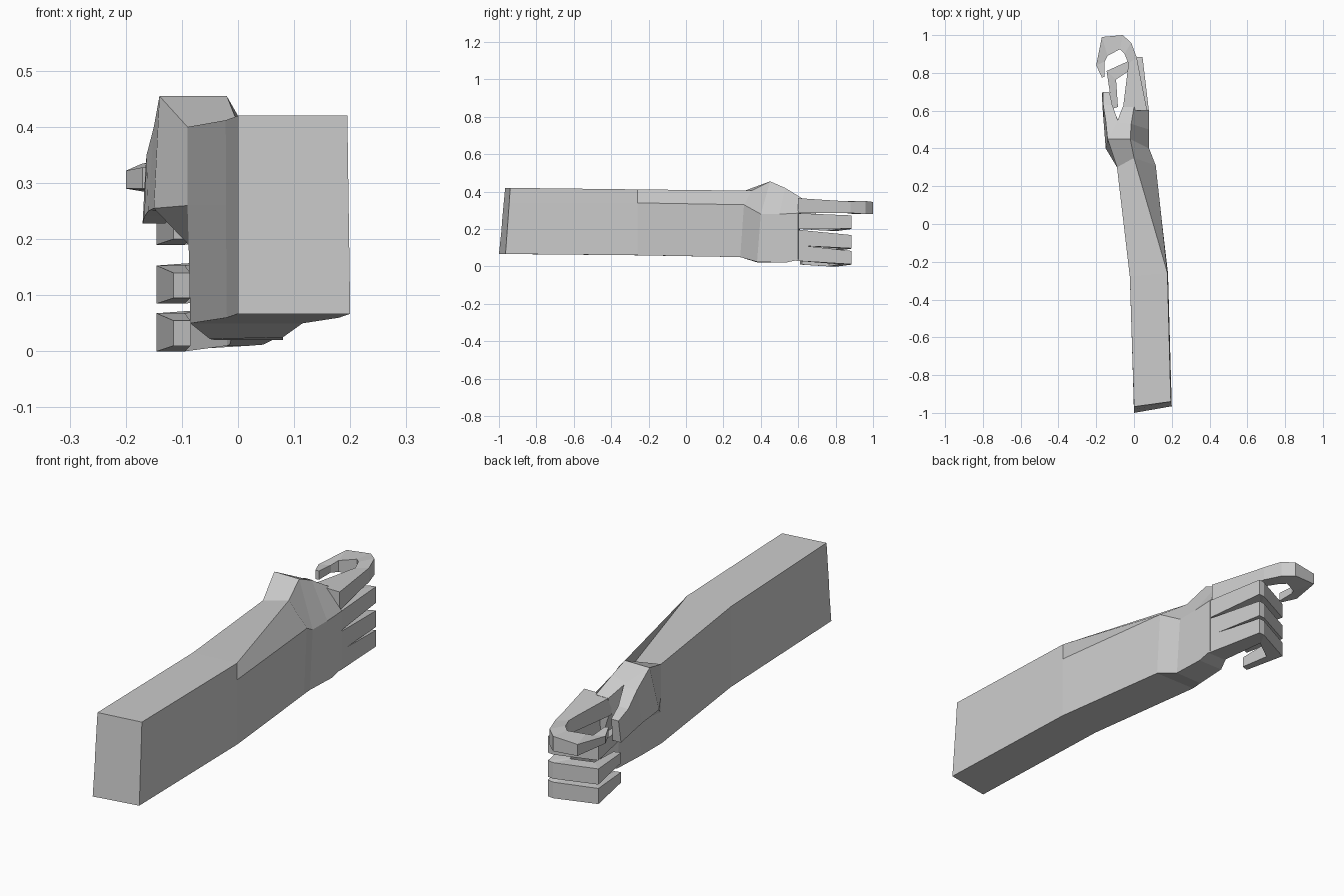
import bpy, bmesh


def loft(name, rings):
    """Skin a series of equal-length rings and cap both ends."""
    bm = bmesh.new()
    vr = [[bm.verts.new(p) for p in r] for r in rings]
    n = len(vr[0])
    for a, b in zip(vr, vr[1:]):
        for i in range(n):
            j = (i + 1) % n
            bm.faces.new((a[i], a[j], b[j], b[i]))
    bm.faces.new(vr[0])
    bm.faces.new(vr[-1])
    bmesh.ops.recalc_face_normals(bm, faces=bm.faces[:])
    me = bpy.data.meshes.new(name)
    bm.to_mesh(me)
    bm.free()
    ob = bpy.data.objects.new(name, me)
    bpy.context.collection.objects.link(ob)
    return ob


def finger(name, outer, inner, zs):
    """Bent rectangular finger: outer and inner outline in plan, (low, high) per joint."""
    loft(name, [[(*o, lo), (*o, hi), (*i, hi), (*i, lo)]
                for o, i, (lo, hi) in zip(outer, inner, zs)])


# Shared wrist ring: top left, top right, right, bottom right, bottom left, palm, thumb heel
wrist = [(-.09, .30, .40), (0, .35, .405), (.115, .31, .33), (.115, .29, .05),
         (-.085, .29, .05), (-.088, .30, .19), (-.09, .30, .26)]

# Forearm sleeve
loft("forearm", [
    [(0, -.967, .42), (.195, -.94, .42), (.196, -.945, .34), (.2, -.965, .067),
     (0, -1, .067), (0, -.987, .19), (0, -.982, .26)],
    [(-.022, -.28, .412), (.177, -.26, .412), (.178, -.26, .34), (.18, -.26, .06),
     (-.02, -.28, .06), (-.021, -.28, .19), (-.021, -.28, .26)],
    wrist])

# Palm and knuckles
loft("palm", [
    wrist,
    [(-.14, .45, .455), (-.02, .45, .455), (.08, .40, .28), (.08, .38, .025),
     (-.05, .38, .022), (-.07, .42, .19), (-.15, .40, .255)],
    [(-.09, .54, .41), (-.015, .53, .42), (.08, .50, .28), (.08, .53, .02),
     (-.04, .53, .02), (-.05, .53, .19), (-.09, .54, .27)],
    [(-.06, .62, .365), (0, .62, .365), (.08, .60, .285), (.08, .60, .035),
     (-.01, .60, .035), (-.02, .60, .19), (-.05, .60, .285)]])

# Thumb
loft("thumb", [
    [(-.14, .45, .455), (-.06, .45, .455), (-.06, .45, .25), (-.15, .40, .255)],
    [(-.15, .55, .40), (-.09, .56, .40), (-.08, .54, .25), (-.16, .53, .25)],
    [(-.163, .63, .35), (-.115, .63, .35), (-.115, .62, .24), (-.167, .62, .24)],
    [(-.165, .70, .325), (-.13, .70, .325), (-.13, .69, .228), (-.17, .69, .228)]])

# Hooked index finger
finger("index_finger",
       [(.07, .60), (.03, .80), (.015, .88), (-.015, .96), (-.06, 1.0), (-.17, .99), (-.2, .84), (-.17, .775)],
       [(-.06, .60), (-.035, .80), (-.03, .85), (-.05, .90), (-.075, .925), (-.14, .89), (-.155, .86), (-.155, .78)],
       [(.285, .365), (.287, .352), (.286, .348), (.28, .35), (.28, .345), (.285, .335), (.29, .322), (.29, .328)])

# Three curled fingers
for k, base in enumerate((.20, .112, .03)):
    tip = (.19, .085, 0)[k]
    finger(f"curled_finger_{k + 1}",
           [(.08, .59), (.045, .885), (.02, .885), (-.145, .81), (-.115, .61)],
           [(-.01, .59), (-.015, .82), (-.02, .815), (-.095, .765), (-.085, .62)],
           [(base, base + .085), (tip + .012, tip + .083), (tip + .01, tip + .08),
            (tip, tip + .068), (tip + .01, tip + .055)])
